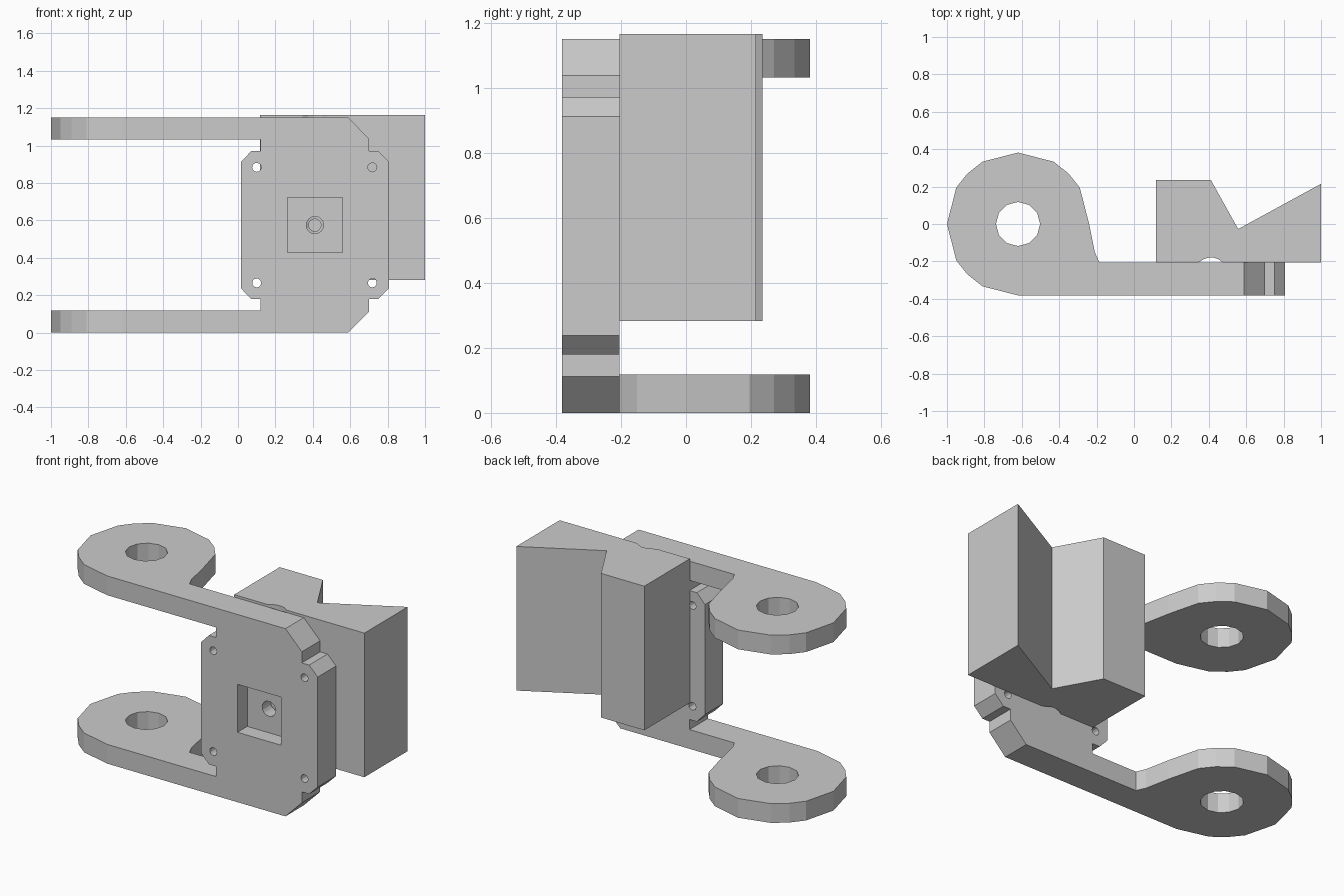
import bpy, bmesh, math
from mathutils import Vector

if "Cube" in bpy.data.objects:
    bpy.data.objects.remove(bpy.data.objects["Cube"])


def prism(name, profile, lo, hi, axis):
    """Extrude an outline: axis 'Z' takes (x, y) points, axis 'Y' takes (x, z)."""
    def place(p, h):
        return (p[0], p[1], h) if axis == 'Z' else (p[0], h, p[1])
    bm = bmesh.new()
    a = [bm.verts.new(place(p, lo)) for p in profile]
    b = [bm.verts.new(place(p, hi)) for p in profile]
    n = len(profile)
    bm.faces.new(a)
    bm.faces.new(b)
    for i in range(n):
        j = (i + 1) % n
        bm.faces.new((a[i], a[j], b[j], b[i]))
    bmesh.ops.recalc_face_normals(bm, faces=bm.faces)
    mesh = bpy.data.meshes.new(name)
    bm.to_mesh(mesh)
    bm.free()
    obj = bpy.data.objects.new(name, mesh)
    bpy.context.collection.objects.link(obj)
    return obj


def circle(cx, cy, r, n=12):
    return [(cx + r * math.cos(2 * math.pi * i / n),
             cy + r * math.sin(2 * math.pi * i / n)) for i in range(n)]


def boolean(obj, cutter, operation='DIFFERENCE'):
    """Apply a boolean and remove the cutter."""
    cutter.hide_render = True
    mod = obj.modifiers.new("cut", 'BOOLEAN')
    mod.operation, mod.object, mod.solver = operation, cutter, 'EXACT'
    bpy.context.view_layer.update()
    graph = bpy.context.evaluated_depsgraph_get()
    mesh = bpy.data.meshes.new_from_object(obj.evaluated_get(graph))
    obj.modifiers.clear()
    obj.data = mesh
    bpy.data.objects.remove(cutter)


FRONT, BACK, HEIGHT = -0.382, -0.205, 1.15
MID = HEIGHT / 2

# Bracket seen from above: rounded lug running into a straight bar
plan = [(0.9, FRONT), (0.9, BACK), (-0.185, BACK), (-0.21, -0.15),
        (-0.24, 0.0), (-0.29, 0.195), (-0.35, 0.27), (-0.43, 0.333),
        (-0.62, 0.382), (-0.81, 0.333), (-0.89, 0.27), (-0.95, 0.195),
        (-1.0, 0.0), (-0.95, -0.195), (-0.89, -0.27), (-0.81, -0.333),
        (-0.62, FRONT)]
bracket = prism("bracket", plan, 0, HEIGHT, 'Z')

# Bracket seen from the front: two arms and a notched plate, mirrored about mid height
lower = [(0.015, 0.238), (0.07, 0.18), (0.12, 0.18), (0.12, 0.118),
         (-1.1, 0.118), (-1.1, -0.1), (0.49, -0.1), (0.70, 0.112),
         (0.70, 0.18), (0.75, 0.18), (0.808, 0.238)]
upper = [(x, HEIGHT - z) for x, z in reversed(lower)]
boolean(bracket, prism("front_outline", lower + upper, -0.6, 0.6, 'Y'), 'INTERSECT')

# Lug bores
boolean(bracket, prism("lug_bore", circle(-0.62, 0, 0.118), -0.2, 1.4, 'Z'))

# Corner screw holes
for x in (0.10, 0.718):
    for z in (MID - 0.309, MID + 0.309):
        boolean(bracket, prism("screw_hole", circle(x, z, 0.024), -0.5, -0.1, 'Y'))

# Square pocket with a centre bore
cx = 0.411
s = 0.147
pocket = [(cx - s, MID - s), (cx + s, MID - s), (cx + s, MID + s), (cx - s, MID + s)]
boolean(bracket, prism("pocket", pocket, -0.5, FRONT + 0.095, 'Y'))
boolean(bracket, prism("centre_bore", circle(cx, MID, 0.046, 16), -0.45, -0.1, 'Y'))

# V-notched block with a shallow groove against the plate
section = [(0.118, BACK), (0.345, BACK), (0.375, -0.187), (0.40, -0.18),
           (0.425, -0.18), (0.45, -0.188), (0.475, BACK), (1.0, BACK),
           (1.0, 0.215), (0.557, -0.027), (0.411, 0.235), (0.118, 0.235)]
block = prism("v_block", section, 0.282, 1.165, 'Z')
boolean(block, prism("block_bore", circle(cx, MID, 0.033, 16), -0.4, -0.1, 'Y'))
